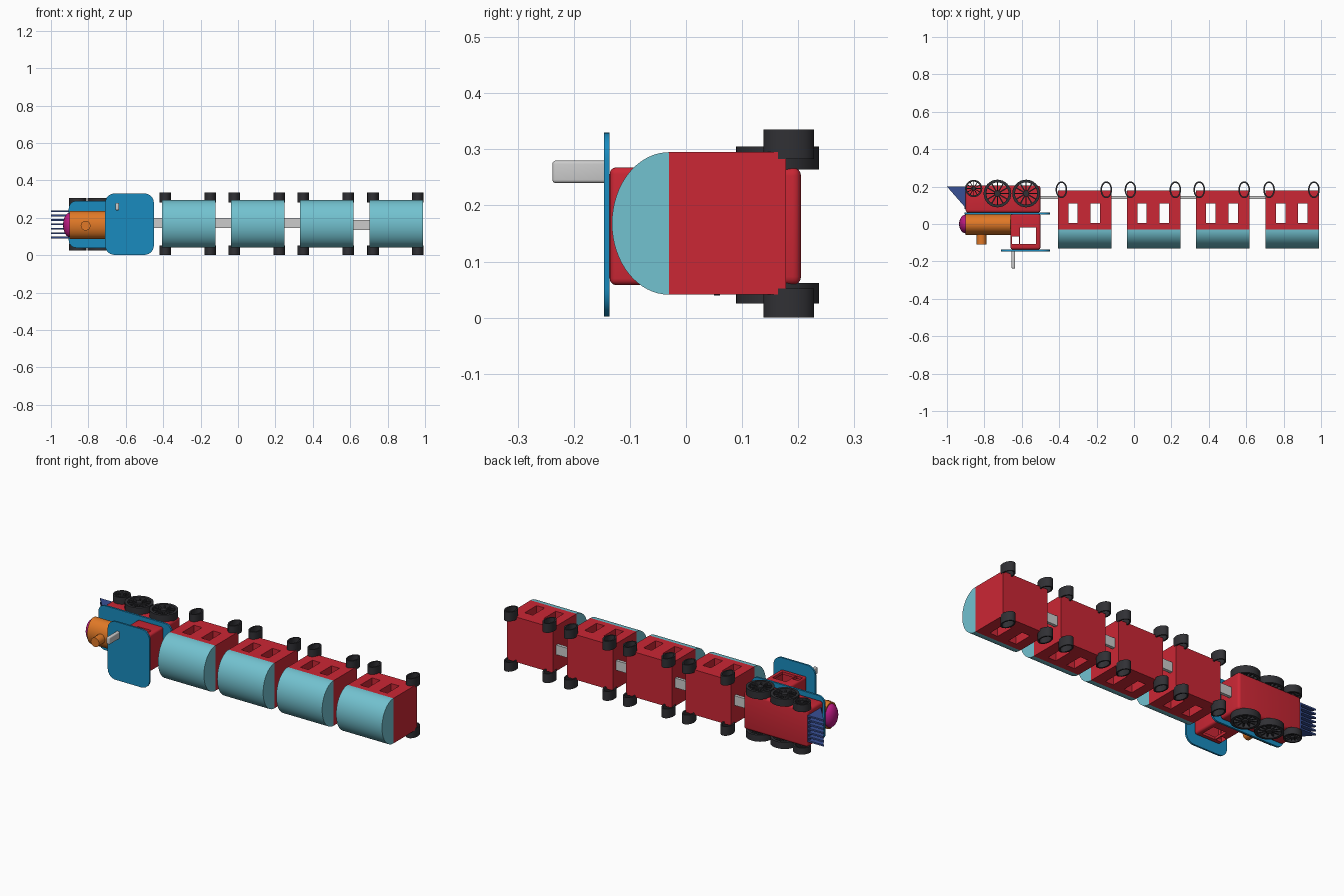
import bpy, bmesh
from math import sin, cos, pi
from mathutils import Matrix, Vector

if "Cube" in bpy.data.objects:
    bpy.data.objects.remove(bpy.data.objects["Cube"])


def mat(name, *rgb):
    m = bpy.data.materials.new(name)
    m.diffuse_color = (*rgb, 1)
    m.use_nodes = True
    m.node_tree.nodes["Principled BSDF"].inputs["Base Color"].default_value = m.diffuse_color
    return m


RED = mat("red", 0.6, 0.02, 0.035)
TEAL = mat("teal", 0.17, 0.54, 0.63)
BLUE = mat("blue", 0.01, 0.26, 0.52)
ORANGE = mat("orange", 0.75, 0.19, 0.02)
MAGENTA = mat("magenta", 0.5, 0.01, 0.22)
BLACK = mat("black", 0.03, 0.03, 0.035)
NAVY = mat("navy", 0.04, 0.08, 0.3)
ZC = 0.165  # centre line of the train, which lies on its side


def finish(bm, name, material=None, bevel=0, smooth=True):
    bmesh.ops.recalc_face_normals(bm, faces=bm.faces[:])
    me = bpy.data.meshes.new(name)
    bm.to_mesh(me)
    bm.free()
    ob = bpy.data.objects.new(name, me)
    bpy.context.collection.objects.link(ob)
    if material:
        me.materials.append(material)
    bpy.ops.object.select_all(action='DESELECT')
    ob.select_set(True)
    bpy.context.view_layer.objects.active = ob
    if bevel:
        b = ob.modifiers.new("bevel", 'BEVEL')
        b.width, b.segments = bevel, 4
        bpy.ops.object.modifier_apply(modifier="bevel")
    if smooth:
        bpy.ops.object.shade_smooth_by_angle(angle=0.6)
    return ob


def add_box(bm, x, y, z):
    size = [b - a for a, b in (x, y, z)]
    mid = [(a + b) / 2 for a, b in (x, y, z)]
    bmesh.ops.create_cube(bm, size=1, matrix=Matrix.Translation(mid) @ Matrix.Diagonal((*size, 1)))


def box(name, x, y, z, material=None, bevel=0):
    bm = bmesh.new()
    add_box(bm, x, y, z)
    return finish(bm, name, material, bevel)


def add_prism(bm, pts, offset):
    f = bm.faces.new([bm.verts.new(p) for p in pts])
    r = bmesh.ops.extrude_face_region(bm, geom=[f])
    bmesh.ops.translate(bm, vec=offset, verts=[v for v in r["geom"] if isinstance(v, bmesh.types.BMVert)])


def prism(name, pts, offset, material=None):
    bm = bmesh.new()
    add_prism(bm, pts, offset)
    return finish(bm, name, material)


def plate(name, x, z, y, r, material):
    """Rounded rectangle lying in xz."""
    pts = []
    for cx, cz, a0 in ((x[1] - r, z[1] - r, 0), (x[0] + r, z[1] - r, 1), (x[0] + r, z[0] + r, 2), (x[1] - r, z[0] + r, 3)):
        for i in range(9):
            a = (a0 + i / 8) * pi / 2
            pts.append((cx + r * cos(a), y[0], cz + r * sin(a)))
    return prism(name, pts, (0, y[1] - y[0], 0), material)


def cut(ob, *boxes):
    """Subtract boxes from an object."""
    bm = bmesh.new()
    for b in boxes:
        add_box(bm, *b)
    cutter = finish(bm, "cutter", smooth=False)
    cutter.hide_render = True
    m = ob.modifiers.new("cut", 'BOOLEAN')
    m.operation, m.object, m.solver = 'DIFFERENCE', cutter, 'EXACT'
    bpy.context.view_layer.objects.active = ob
    bpy.ops.object.modifier_apply(modifier="cut")
    bpy.data.objects.remove(cutter)


def add_ring(bm, cx, cy, rx, ry, t, z, n=32):
    """Hollow elliptical tyre with its axis along z."""
    loops = []
    for dr, zz in ((0, z[0]), (0, z[1]), (-t, z[1]), (-t, z[0])):
        loops.append([bm.verts.new((cx + (rx + dr) * cos(2 * pi * i / n), cy + (ry + dr) * sin(2 * pi * i / n), zz))
                      for i in range(n)])
    for k in range(4):
        a, b = loops[k], loops[(k + 1) % 4]
        for i in range(n):
            bm.faces.new((a[i], a[(i + 1) % n], b[(i + 1) % n], b[i]))


def spoked_wheel(name, cx, cy, r, z):
    bm = bmesh.new()
    add_ring(bm, cx, cy, r, r, r * 0.2, z)
    zm, h = (z[0] + z[1]) / 2, z[1] - z[0]
    bmesh.ops.create_cone(bm, cap_ends=True, segments=20, radius1=r * 0.22, radius2=r * 0.22, depth=h,
                          matrix=Matrix.Translation((cx, cy, zm)))
    for i in range(6):
        bmesh.ops.create_cube(bm, size=1, matrix=Matrix.Translation((cx, cy, zm)) @ Matrix.Rotation(i * pi / 6, 4, 'Z')
                              @ Matrix.Diagonal((r * 1.75, r * 0.09, h * 0.6, 1)))
    finish(bm, name, BLACK)


# Locomotive chassis and plates
box("chassis", (-0.9, -0.5), (0.06, 0.205), (0.058, 0.268), RED, 0.015)
plate("running_board", (-0.905, -0.45), (0.04, 0.29), (0.05, 0.061), 0.04, BLUE)
plate("cab_roof", (-0.71, -0.45), (0.002, 0.33), (-0.146, -0.136), 0.05, BLUE)

# Cab: hollow box with side windows
cab = box("cab", (-0.66, -0.5), (-0.136, 0.055), (0.058, 0.268), RED, 0.012)
cut(cab, ((-0.645, -0.515), (-0.125, 0.045), (0.073, 0.253)))
cut(cab, ((-0.61, -0.525), (-0.108, -0.02), (0, 0.4)), ((-0.652, -0.616), (-0.108, -0.066), (0, 0.4)))

# Boiler, rounded nose and chimney
bm = bmesh.new()
bmesh.ops.create_cone(bm, cap_ends=True, segments=48, radius1=1, radius2=1, depth=0.25,
                      matrix=Matrix.Translation((-0.775, -0.001, ZC - 0.003)) @ Matrix.Diagonal((1, 0.057, 0.074, 1))
                      @ Matrix.Rotation(pi / 2, 4, 'Y'))
finish(bm, "boiler", ORANGE)
bm = bmesh.new()
bmesh.ops.create_uvsphere(bm, u_segments=32, v_segments=16, radius=1,
                          matrix=Matrix.Translation((-0.9, 0, ZC - 0.003)) @ Matrix.Diagonal((0.035, 0.05, 0.065, 1)))
finish(bm, "boiler_nose", MAGENTA)
bm = bmesh.new()
bmesh.ops.create_cone(bm, cap_ends=True, segments=24, radius1=0.026, radius2=0.026, depth=0.09,
                      matrix=Matrix.Translation((-0.815, -0.065, ZC - 0.007)) @ Matrix.Rotation(pi / 2, 4, 'X'))
finish(bm, "chimney", ORANGE)

# Whistle
box("whistle", (-0.655, -0.635), (-0.238, -0.14), (0.24, 0.28), None, 0.006)

# Cowcatcher slats
bm = bmesh.new()
for i in range(7):
    z = 0.09 + i * 0.0235
    add_prism(bm, [(-1, 0.2, z), (-0.895, 0.2, z), (-0.895, 0.08, z)], (0, 0, 0.009))
add_box(bm, (-0.905, -0.895), (0.08, 0.2), (0.09, 0.24))
finish(bm, "cowcatcher", NAVY)

# Locomotive wheels on both sides
for side, z in (("left", (0.025, 0.062)), ("right", (0.264, 0.305))):
    spoked_wheel("rear_wheel_" + side, -0.577, 0.163, 0.074, z)
    spoked_wheel("middle_wheel_" + side, -0.73, 0.163, 0.074, z)
    spoked_wheel("front_wheel_" + side, -0.857, 0.19, 0.046, z)

# Coaches
for n, x0 in enumerate((-0.406, -0.037, 0.331, 0.704), 1):
    x1, z0, z1 = x0 + 0.286, 0.041, 0.295
    body = box(f"coach_body_{n}", (x0, x1), (-0.03, 0.178), (z0, z1), RED)
    cut(body, *[((x0 + d, x0 + d + 0.05), (0.005, 0.11), (0, 0.4)) for d in (0.055, 0.174)])
    zc, h = (z0 + z1) / 2, (z1 - z0) / 2
    arc = [(x0, -0.03 - 0.102 * sin(pi * i / 32), zc + h * cos(pi * i / 32)) for i in range(33)]
    prism(f"coach_roof_{n}", arc, (x1 - x0, 0, 0), TEAL)
    for end, cx in (("front", x0 + 0.018), ("rear", x1 - 0.028)):
        for side, z in (("left", (0.0, 0.052)), ("right", (0.283, 0.335))):
            bm = bmesh.new()
            add_ring(bm, cx, 0.183, 0.031, 0.045, 0.008, z)
            finish(bm, f"coach_wheel_{n}_{end}_{side}", BLACK)
    # Coupling to the vehicle ahead
    dz = -0.012 if n == 4 else 0
    box(f"coupling_{n}", (x0 - 0.1, x0 + 0.01), (0.133, 0.15), (0.146 + dz, 0.2 + dz))
